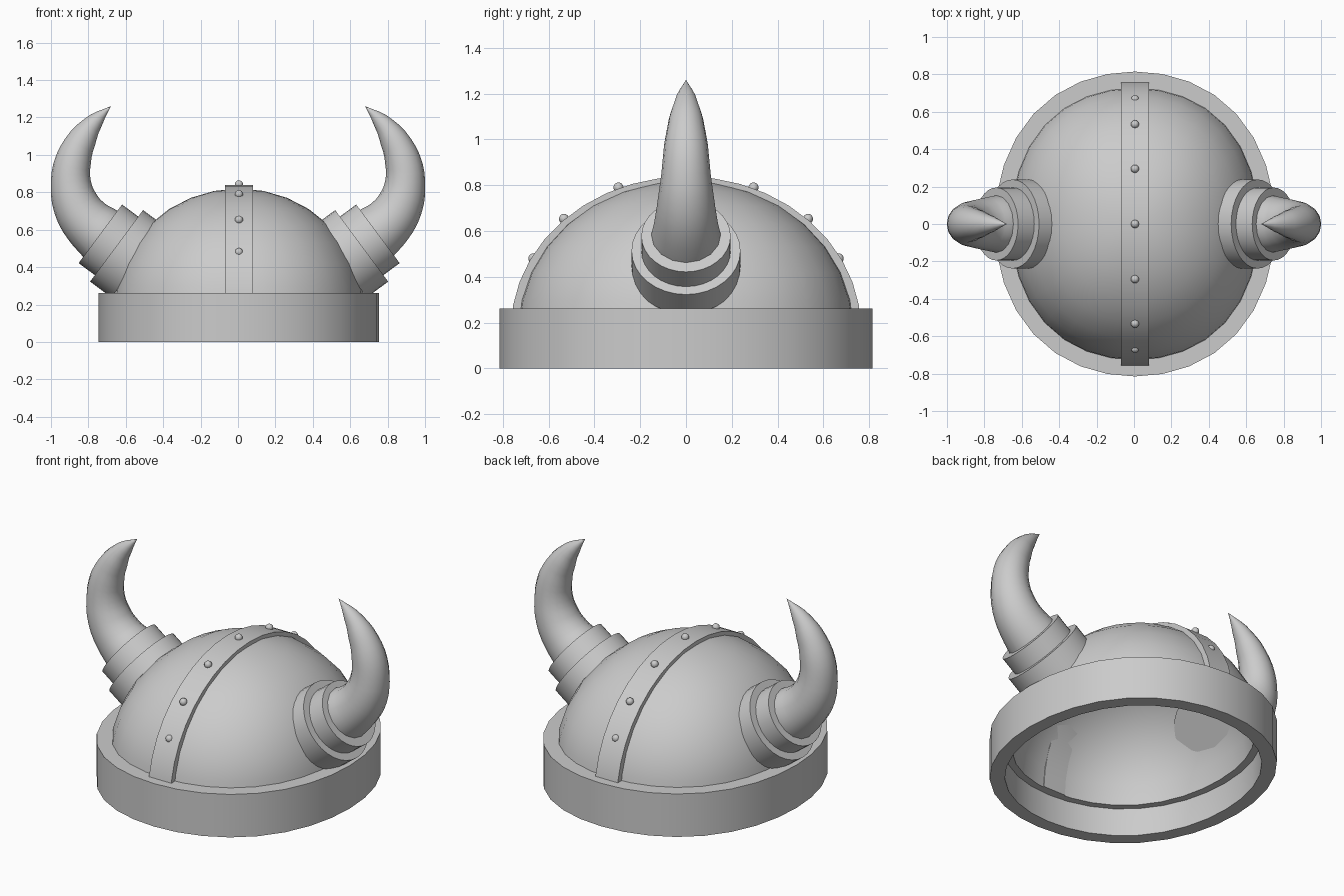
import bpy, bmesh, math
from mathutils import Vector

if "Cube" in bpy.data.objects:
    bpy.data.objects.remove(bpy.data.objects["Cube"])

SEG = 32
ZC = 0.17   # height of the dome's equator
XO = 0.005  # cap sits slightly off the horn midline


def finish(obj, angle=35):
    bpy.ops.object.select_all(action='DESELECT')
    obj.select_set(True)
    bpy.context.view_layer.objects.active = obj
    bpy.ops.object.shade_smooth_by_angle(angle=math.radians(angle))
    return obj


def from_bmesh(name, bm):
    bmesh.ops.remove_doubles(bm, verts=bm.verts, dist=1e-5)
    bmesh.ops.recalc_face_normals(bm, faces=bm.faces)
    me = bpy.data.meshes.new(name)
    bm.to_mesh(me)
    bm.free()
    obj = bpy.data.objects.new(name, me)
    bpy.context.collection.objects.link(obj)
    return finish(obj)


def lathe(name, profile, square=.022):
    """Slightly squared elliptical revolve of a closed profile of (rx, ry, z)."""
    bm = bmesh.new()
    rings = []
    for rx, ry, z in profile:
        ring = []
        for i in range(SEG):
            t = 2 * math.pi * i / SEG
            k = 1 + square * math.sin(2 * t) ** 2
            ring.append(bm.verts.new((XO + rx * k * math.sin(t), ry * k * math.cos(t), z)))
        rings.append(ring)
    for k, a in enumerate(rings):
        b = rings[(k + 1) % len(rings)]
        if profile[k][0] == 0 and profile[(k + 1) % len(rings)][0] == 0:
            continue  # nothing between the two poles
        for i in range(SEG):
            j = (i + 1) % SEG
            bm.faces.new((a[i], a[j], b[j], b[i]))
    return from_bmesh(name, bm)


def arc(a, b, c, n=8):
    pts = [(a * math.cos(t), b * math.cos(t), ZC + c * math.sin(t))
           for t in (math.pi / 2 * k / n for k in range(n))]
    return pts + [(0, 0, ZC + c)]


# brim band
lathe("brim_band", [(.75, .815, 0), (.75, .815, .262),
                    (.65, .72, .262), (.668, .733, .2), (.668, .733, 0)])

# dome shell
lathe("dome", arc(.672, .737, .65) + arc(.622, .69, .615)[::-1], .028)

# strap over the crown, its ends showing slightly inside the shell
bm = bmesh.new()
rows = []
N = 20
for k in range(N + 1):
    t = math.pi * k / N
    rows.append([bm.verts.new((XO + x, b * math.cos(t), ZC + c * math.sin(t)))
                 for x, b, c in ((-.075, .765, .668), (.075, .765, .668),
                                 (.075, .678, .63), (-.075, .678, .63))])
for p, q in zip(rows, rows[1:]):
    for i in range(4):
        j = (i + 1) % 4
        bm.faces.new((p[i], p[j], q[j], q[i]))
bm.faces.new(rows[0])
bm.faces.new(rows[-1])
from_bmesh("crown_strap", bm)

# rivets along the strap
for i, (y, z) in enumerate(((-.667, .48), (-.533, .653), (-.295, .79), (0, .842),
                            (.295, .79), (.533, .653), (.667, .48))):
    bpy.ops.mesh.primitive_uv_sphere_add(segments=12, ring_count=8, radius=.022,
                                         location=(XO, y, z))
    bpy.context.object.name = f"rivet_{i + 1}"
    finish(bpy.context.object, 60)

# horn path: x, z, radius
HORN = [(.715, .562, .155), (.737, .58, .153), (.807, .642, .138), (.866, .733, .124),
        (.894, .856, .107), (.88, .973, .096), (.829, 1.09, .075),
        (.762, 1.182, .044), (.68, 1.26, .0005)]

for side, s in (("right", 1), ("left", -1)):
    # two stepped cuffs
    axis = Vector((s * .805, 0, .597)).normalized()
    end = Vector((s * .742 + .006, 0, .578))
    for name, r, near, far in (("inner_cuff", .238, -.25, -.108),
                               ("outer_cuff", .195, -.15, 0)):
        bpy.ops.mesh.primitive_cylinder_add(
            vertices=SEG, radius=r, depth=far - near,
            location=end + axis * (near + far) / 2,
            rotation=axis.to_track_quat('Z', 'Y').to_euler())
        bpy.context.object.name = f"{side}_{name}"
        finish(bpy.context.object)

    # curved tapering horn
    cu = bpy.data.curves.new(f"{side}_horn", 'CURVE')
    cu.dimensions = '3D'
    cu.bevel_depth = 1
    cu.bevel_resolution = 6
    cu.resolution_u = 3
    cu.use_fill_caps = True
    sp = cu.splines.new('BEZIER')
    sp.radius_interpolation = 'LINEAR'
    sp.bezier_points.add(len(HORN) - 1)
    for bp, (x, z, r) in zip(sp.bezier_points, HORN):
        bp.co = (s * x, 0, z)
        bp.radius = r
        bp.handle_left_type = bp.handle_right_type = 'AUTO'
    horn = bpy.data.objects.new(f"{side}_horn", cu)
    bpy.context.collection.objects.link(horn)
    bpy.ops.object.select_all(action='DESELECT')
    horn.select_set(True)
    bpy.context.view_layer.objects.active = horn
    bpy.ops.object.convert(target='MESH')
    finish(bpy.context.object, 50)
